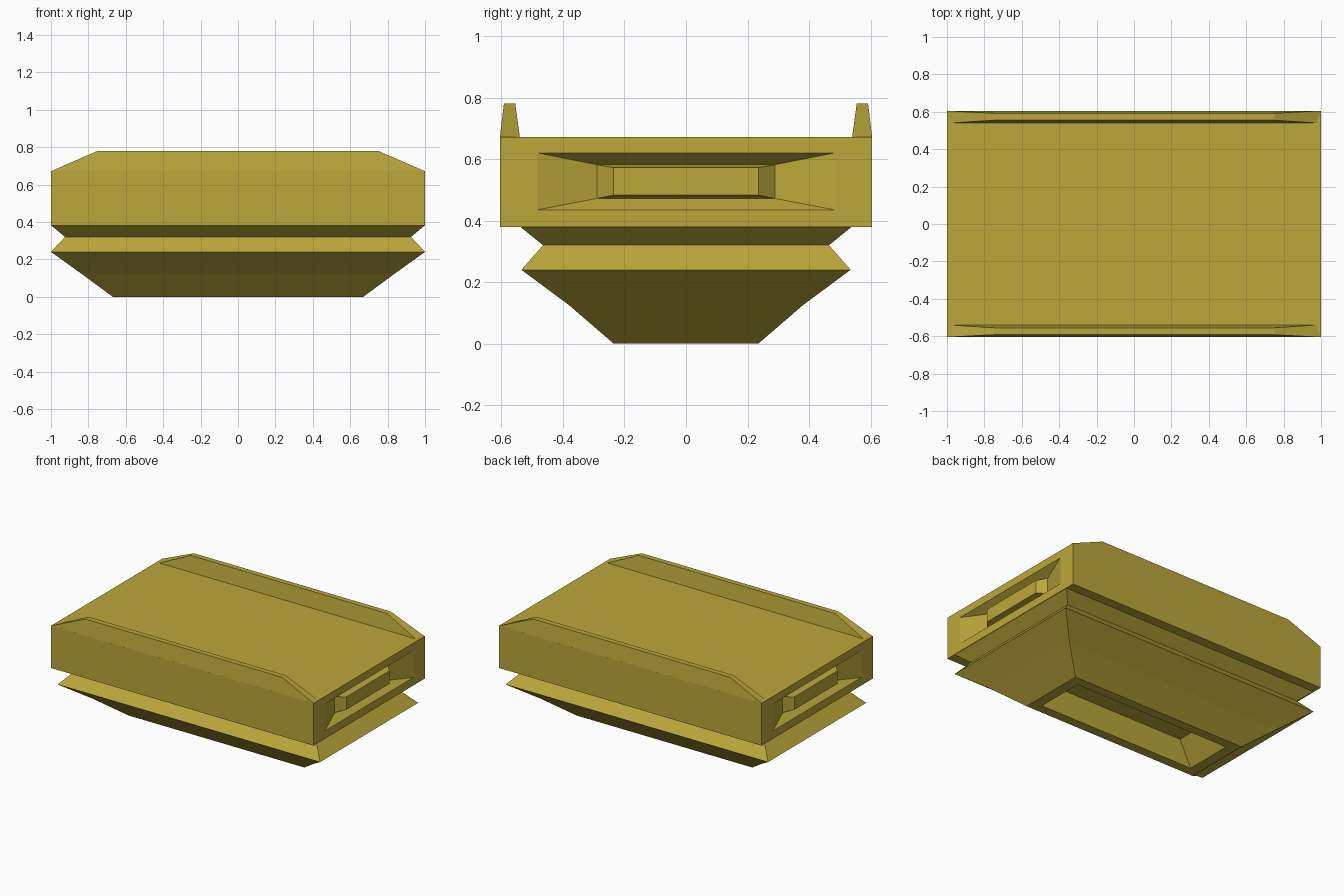
import bpy, bmesh

if "Cube" in bpy.data.objects:
    bpy.data.objects.remove(bpy.data.objects["Cube"])

mustard = bpy.data.materials.new("mustard_yellow")
mustard.diffuse_color = (0.50, 0.39, 0.043, 1)
mustard.use_nodes = True
mustard.node_tree.nodes["Principled BSDF"].inputs["Base Color"].default_value = mustard.diffuse_color


def loft(name, rings):
    """Skin a list of four-point rings and cap both ends."""
    bm = bmesh.new()
    loops = [[bm.verts.new(p) for p in ring] for ring in rings]
    for a, b in zip(loops, loops[1:]):
        for i in range(4):
            j = (i + 1) % 4
            bm.faces.new((a[i], a[j], b[j], b[i]))
    bm.faces.new(loops[0])
    bm.faces.new(loops[-1])
    bmesh.ops.recalc_face_normals(bm, faces=bm.faces)
    mesh = bpy.data.meshes.new(name)
    bm.to_mesh(mesh)
    bm.free()
    mesh.materials.append(mustard)
    ob = bpy.data.objects.new(name, mesh)
    bpy.context.collection.objects.link(ob)
    return ob


def level(x, y0, y1, z):
    return [(-x, y0, z), (x, y0, z), (x, y1, z), (-x, y1, z)]


def end_ring(x, y, z0, z1):
    return [(x, -y, z0), (x, y, z0), (x, y, z1), (x, -y, z1)]


# Upper slab: each end has a sloped recess with a raised block inside
end = [(0.99, 0.235, 0.483, 0.572),   # face of raised block
       (0.94, 0.29, 0.472, 0.582),    # bottom of recess
       (1.0, 0.483, 0.435, 0.62),     # recess opening
       (1.0, 0.605, 0.38, 0.672)]     # outer edge
right = [end_ring(*e) for e in end]
left = [end_ring(-e[0], *e[1:]) for e in reversed(end)]
loft("upper_slab", right + left)

# Lower hull: tapered tub with a pinched neck and a recess underneath
hull = [(0.48, 0.13, 0.144),          # recess ceiling
        (0.60, 0.17, 0.0),            # recess opening
        (0.67, 0.235, 0.0),           # base rim
        (0.84, 0.38, 0.125),
        (1.0, 0.535, 0.24),           # flange
        (0.925, 0.465, 0.32),         # neck
        (0.998, 0.54, 0.381)]
loft("lower_hull", [level(x, -y, y, z) for x, y, z in hull])

# Tapered rails along both long top edges
for side, name in ((-1, "front_rail"), (1, "back_rail")):
    base = [(-1, side * 0.605, 0.671), (1, side * 0.605, 0.671),
            (0.98, side * 0.54, 0.671), (-0.98, side * 0.54, 0.671)]
    loft(name, [base, level(0.75, side * 0.592, side * 0.555, 0.78)])
